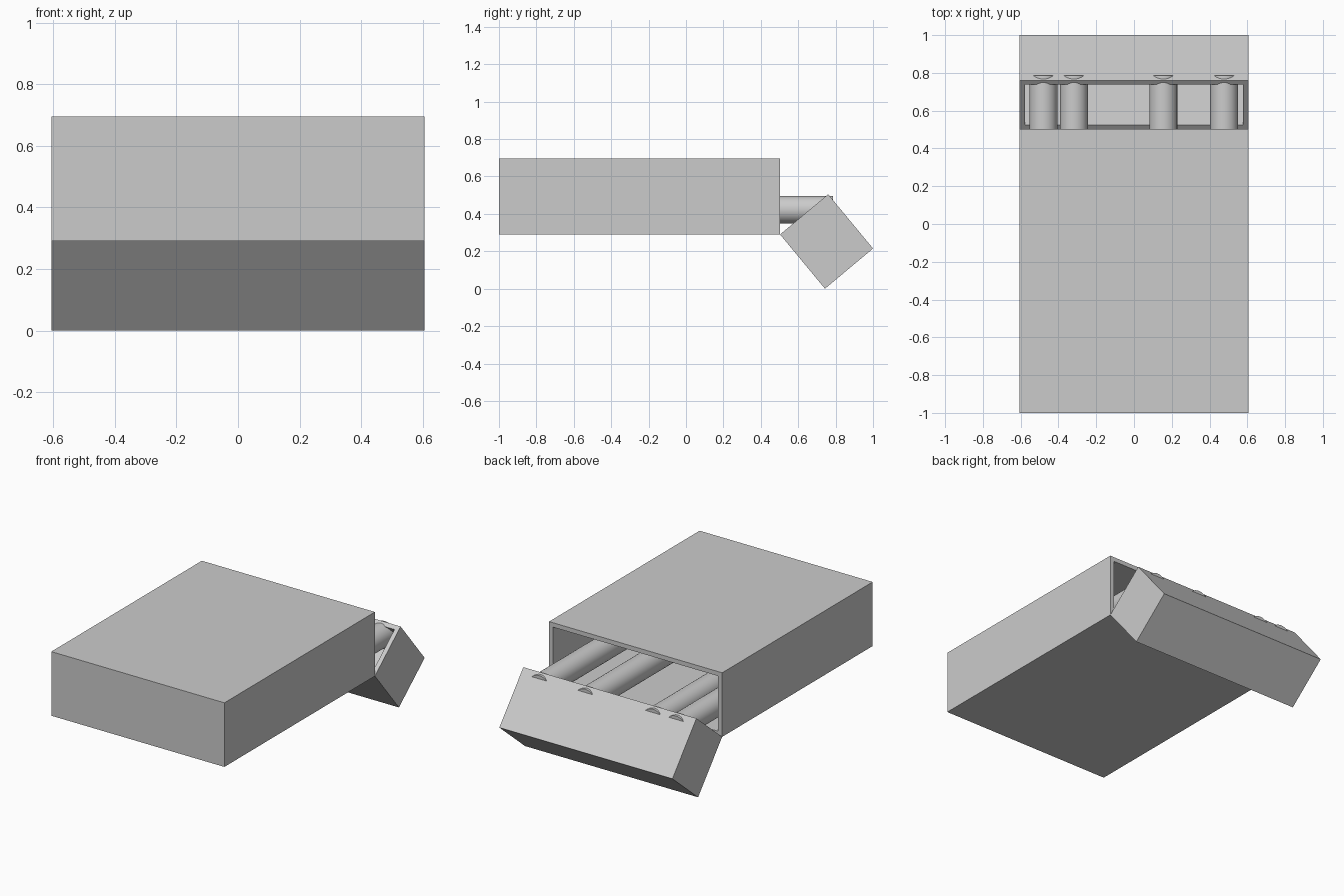
import bpy, bmesh, math
from mathutils import Vector

if "Cube" in bpy.data.objects:
    bpy.data.objects.remove(bpy.data.objects["Cube"])

W = 0.605      # half width
WALL = 0.028   # board thickness


def open_box(name, origin, across, deep, width, wall):
    """Hollow box: 'across' spans the mouth, 'deep' runs from mouth to closed end."""
    origin, across, deep = Vector(origin), Vector(across), Vector(deep)
    a, d = across.normalized(), deep.normalized()
    bm = bmesh.new()

    def ring(inset, depth):
        lo = origin + a * inset + d * depth
        hi = origin + across - a * inset + d * depth
        x = Vector((width - inset, 0, 0))
        return [bm.verts.new(p) for p in (lo - x, lo + x, hi + x, hi - x)]

    # closed outer end, outer mouth, inner mouth, inner end
    rings = [ring(0, deep.length), ring(0, 0), ring(wall, 0),
             ring(wall, deep.length - wall)]
    for r0, r1 in zip(rings, rings[1:]):
        for i in range(4):
            j = (i + 1) % 4
            bm.faces.new((r0[i], r0[j], r1[j], r1[i]))
    bm.faces.new(rings[0])
    bm.faces.new(rings[-1])
    bmesh.ops.recalc_face_normals(bm, faces=bm.faces)
    mesh = bpy.data.meshes.new(name)
    bm.to_mesh(mesh)
    bm.free()
    obj = bpy.data.objects.new(name, mesh)
    bpy.context.collection.objects.link(obj)
    return obj


# Main carton, open at the back
open_box("carton_body", (0, 0.503, 0.29), (0, 0, 0.405), (0, -1.503, 0), W, WALL)

# Flipped-open lid hinged on the lower back edge
open_box("hinged_lid", (0, 0.503, 0.29), (0, 0.257, 0.215), (0, 0.24, -0.29), W, WALL)

# Loose rods lying inside, tips poking through the lid
START, END = -0.95, 0.785
for n, x in enumerate((-0.48, -0.318, 0.155, 0.477)):
    bpy.ops.mesh.primitive_cylinder_add(
        vertices=32, radius=0.074, depth=END - START,
        location=(x, (START + END) / 2, 0.422), rotation=(math.pi / 2, 0, 0))
    bpy.context.object.name = f"rod_{n + 1}"
    bpy.ops.object.shade_smooth_by_angle(angle=math.radians(40))
